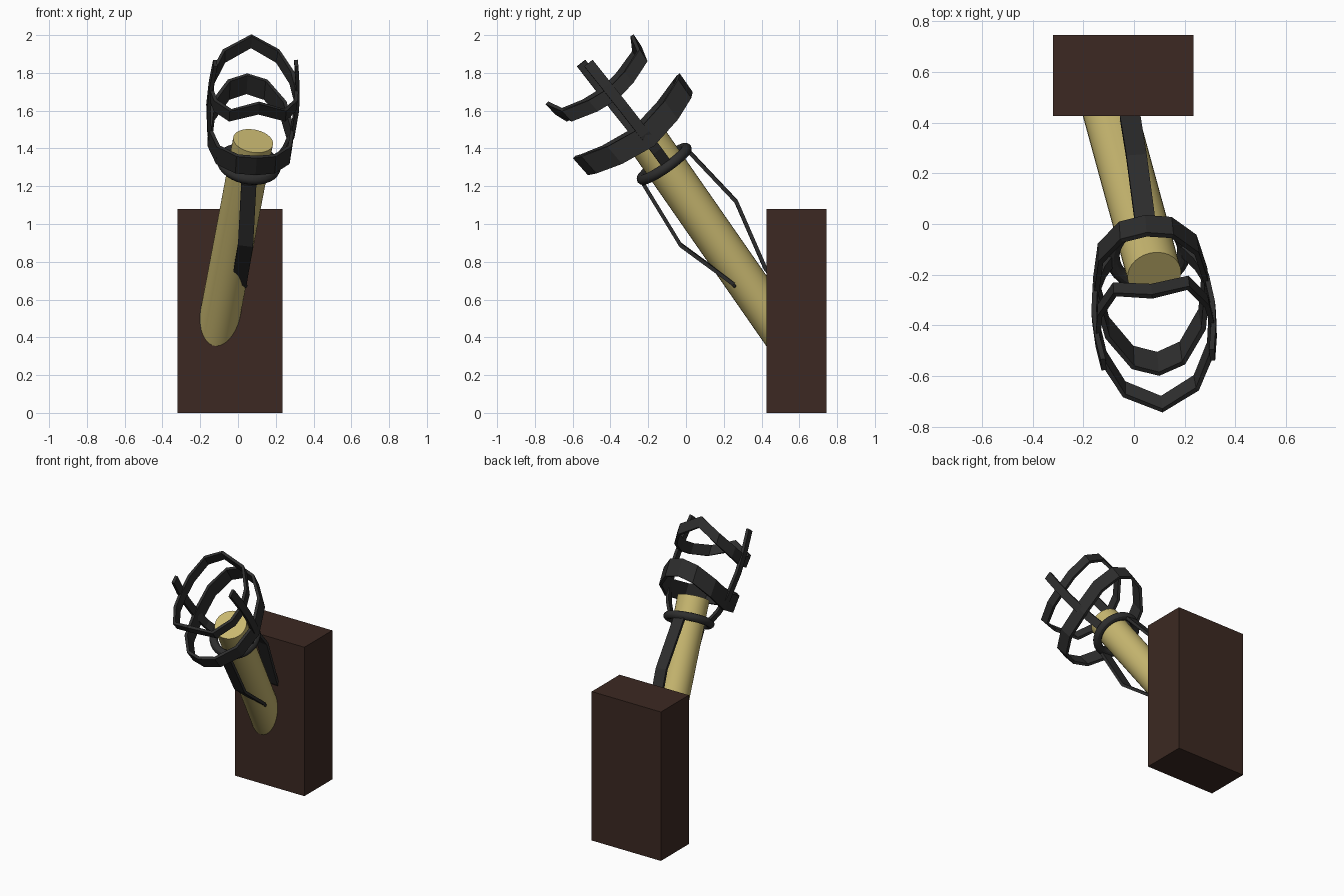
import bpy, bmesh, math
from mathutils import Vector, Matrix

if "Cube" in bpy.data.objects:
    bpy.data.objects.remove(bpy.data.objects["Cube"])

def material(name, rgb):
    m = bpy.data.materials.new(name)
    m.diffuse_color = (*rgb, 1)
    m.use_nodes = True
    m.node_tree.nodes["Principled BSDF"].inputs["Base Color"].default_value = m.diffuse_color
    return m

WOOD = material("pale_wood", (0.57, 0.47, 0.16))
DARK = material("dark_wood", (0.045, 0.022, 0.016))
IRON = material("iron", (0.027, 0.027, 0.027))

def frame(origin, axis, roll=0.0):
    """Matrix whose z runs along axis and whose x stays close to world x."""
    z = Vector(axis).normalized()
    x = Vector((1, 0, 0))
    x = (x - z * x.dot(z)).normalized()
    y = z.cross(x)
    m = Matrix((x, y, z)).transposed().to_4x4()
    return Matrix.Translation(origin) @ m @ Matrix.Rotation(roll, 4, 'Z')

def ribbon(name, edge_a, edge_b, closed=False, thick=0.02):
    """Flat iron band between two edge lines, given thickness."""
    bm = bmesh.new()
    a = [bm.verts.new(p) for p in edge_a]
    b = [bm.verts.new(p) for p in edge_b]
    n = len(a)
    for i in range(n if closed else n - 1):
        j = (i + 1) % n
        bm.faces.new((a[i], a[j], b[j], b[i]))
    bmesh.ops.recalc_face_normals(bm, faces=bm.faces)
    me = bpy.data.meshes.new(name)
    bm.to_mesh(me)
    bm.free()
    ob = bpy.data.objects.new(name, me)
    bpy.context.collection.objects.link(ob)
    me.materials.append(IRON)
    s = ob.modifiers.new("thickness", 'SOLIDIFY')
    s.thickness = thick
    s.offset = 0
    return ob

# Wall block
bpy.ops.mesh.primitive_cube_add(size=1, location=(-0.0425, 0.585, 0.54))
block = bpy.context.object
block.name = "wall_block"
block.scale = (0.555, 0.32, 1.08)
block.data.materials.append(DARK)

# Slanted shaft, its lower end buried in the block
AXIS = Vector((0.154, -0.564, 0.811)).normalized()
TOP = Vector((0.08, -0.2, 1.44))
LENGTH = 1.35
bpy.ops.mesh.primitive_cylinder_add(vertices=32, radius=0.107, depth=LENGTH)
shaft = bpy.context.object
shaft.name = "torch_shaft"
shaft.matrix_world = frame(TOP - AXIS * LENGTH / 2, AXIS)
shaft.data.materials.append(WOOD)
bpy.ops.object.shade_smooth_by_angle()

# Collar ring
COLLAR = TOP - AXIS * 0.15
bpy.ops.mesh.primitive_torus_add(major_radius=0.143, minor_radius=0.028,
                                 major_segments=32, minor_segments=12)
collar = bpy.context.object
collar.name = "collar_ring"
collar.matrix_world = frame(COLLAR, AXIS)
collar.data.materials.append(IRON)
bpy.ops.object.shade_smooth_by_angle()

# Basket frame, leaning slightly off the shaft
BASKET = frame(COLLAR, (0.055, -0.622, 0.789), math.radians(4))

def basket_band(name, quarter, width):
    # quarter: (u, v, upper height) from the peak round to the side
    half = quarter + [(u, -v, h) for u, v, h in quarter[-2::-1]]
    ring = half + [(-u, v, h) for u, v, h in half[-2:0:-1]]
    upper = [Vector(p) for p in ring]
    lower = [Vector((u * 0.98, v * 0.98, h - width)) for u, v, h in ring]
    ribbon(name, upper, lower, True).matrix_world = BASKET

basket_band("lower_band", [(0, 0.352, 0.325), (0.1, 0.32, 0.31),
                           (0.19, 0.19, 0.27), (0.22, 0, 0.24)], 0.12)
basket_band("upper_band", [(0, 0.288, 0.64), (0.145, 0.255, 0.565),
                           (0.213, 0.12, 0.525), (0.228, 0, 0.51)], 0.075)

# Basket uprights on both sides
profile = [(0.135, 0.0), (0.185, 0.09), (0.22, 0.2), (0.235, 0.38),
           (0.23, 0.53), (0.215, 0.68)]
for side, label in ((-1, "left"), (1, "right")):
    a = [(side * r, -0.028, h) for r, h in profile]
    b = [(side * r, 0.028, h) for r, h in profile]
    ribbon(label + "_upright", a, b).matrix_world = BASKET

# Bent straps from the collar down to the shaft and block
def strap(name, path):
    w = Vector((0.04, 0.003, -0.005))
    ribbon(name, [Vector(p) - w for p in path], [Vector(p) + w for p in path])

strap("front_strap", [(0.057, -0.225, 1.21), (0.04, -0.03, 0.89),
                      (0.005, 0.25, 0.685)])
strap("rear_strap", [(0.045, 0.0, 1.40), (0.01, 0.265, 1.12),
                     (-0.015, 0.42, 0.765), (-0.015, 0.44, 0.74)])

# Small rivets holding the front strap
for i, x in enumerate((-0.012, 0.04)):
    bpy.ops.mesh.primitive_uv_sphere_add(segments=8, ring_count=6, radius=0.01,
                                         location=(x, 0.255, 0.672))
    bpy.context.object.name = f"rivet_{i + 1}"
    bpy.context.object.data.materials.append(IRON)
